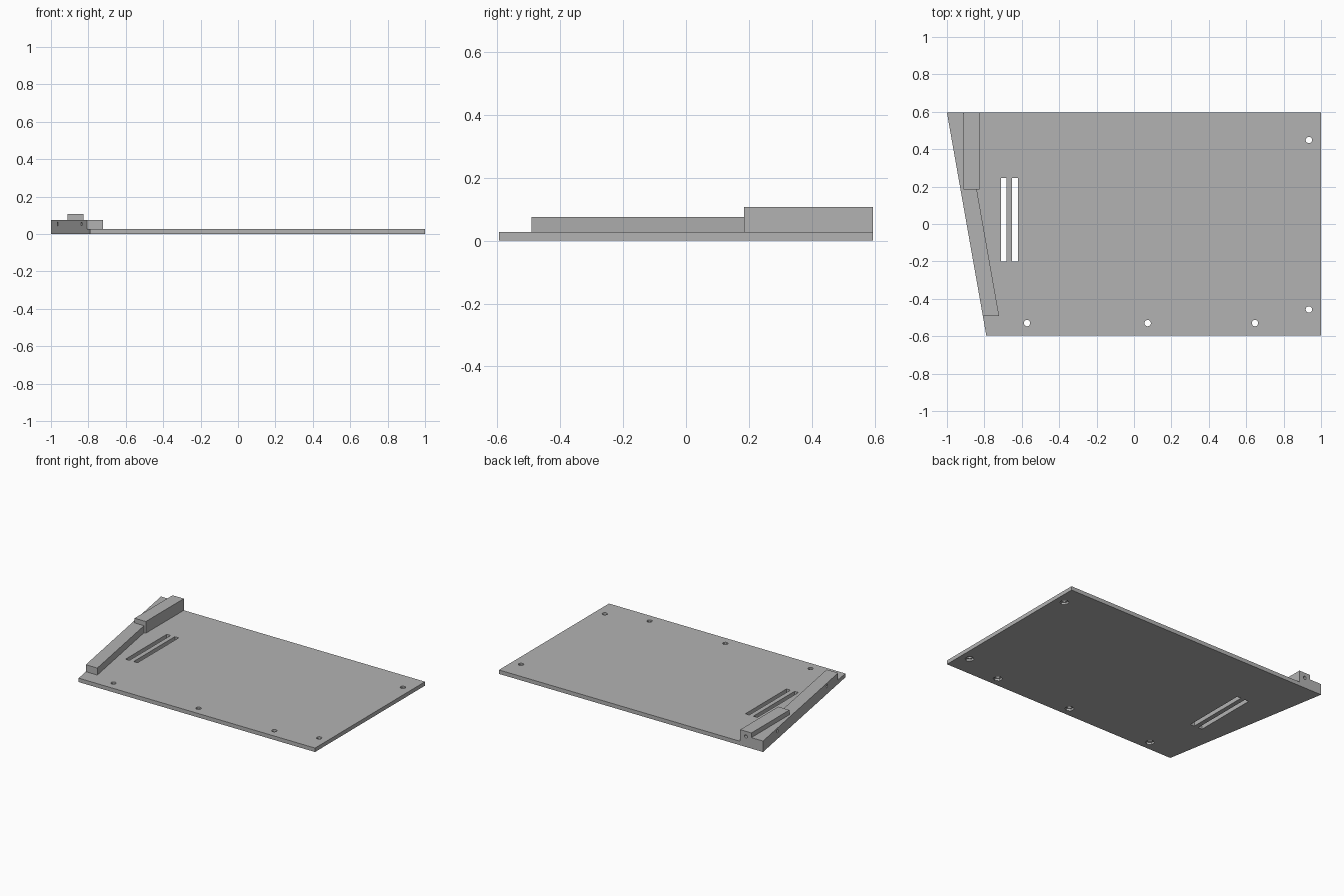
import bpy, bmesh, math
from mathutils import Matrix, Vector

if "Cube" in bpy.data.objects:
    bpy.data.objects.remove(bpy.data.objects["Cube"])

PLATE_TOP, RAIL_TOP, BLOCK_TOP = 0.027, 0.075, 0.107
BACK, FRONT = 0.595, -0.595
SLANT = 0.21 / 1.19          # sideways run of the slanted edge per unit of y

grey = bpy.data.materials.new("plain grey")
grey.use_nodes = True
grey.diffuse_color = (0.45, 0.45, 0.45, 1)
grey.node_tree.nodes["Principled BSDF"].inputs["Base Color"].default_value = grey.diffuse_color


def edge_x(y):
    return -1 + (BACK - y) * SLANT


def add_prism(bm, outline, z0, z1):
    bottom = bm.faces.new([bm.verts.new((x, y, z0)) for x, y in outline])
    top = bmesh.ops.extrude_face_region(bm, geom=[bottom])["geom"]
    verts = [v for v in top if isinstance(v, bmesh.types.BMVert)]
    bmesh.ops.translate(bm, verts=verts, vec=(0, 0, z1 - z0))


def add_rod(bm, centre, axis, radius, length, sides=24):
    turn = Vector((0, 0, 1)).rotation_difference(Vector(axis)).to_matrix().to_4x4()
    bmesh.ops.create_cone(bm, cap_ends=True, segments=sides, radius1=radius, radius2=radius,
                          depth=length, matrix=Matrix.Translation(centre) @ turn)


def rectangle(x0, x1, y0, y1):
    return [(x0, y0), (x1, y0), (x1, y1), (x0, y1)]


def finish(bm, name):
    bmesh.ops.recalc_face_normals(bm, faces=bm.faces)
    mesh = bpy.data.meshes.new(name)
    bm.to_mesh(mesh)
    bm.free()
    obj = bpy.data.objects.new(name, mesh)
    bpy.context.collection.objects.link(obj)
    mesh.materials.append(grey)
    return obj


def cut(obj, bm):
    # Subtract the cutter and keep the resulting mesh
    cutter = finish(bm, "cutter")
    cutter.hide_render = True
    mod = obj.modifiers.new("holes", "BOOLEAN")
    mod.operation, mod.solver, mod.object = "DIFFERENCE", "EXACT", cutter
    bpy.context.view_layer.update()
    graph = bpy.context.evaluated_depsgraph_get()
    mesh = bpy.data.meshes.new_from_object(obj.evaluated_get(graph))
    obj.modifiers.clear()
    obj.data = mesh
    bpy.data.objects.remove(cutter)


# Base plate with one slanted end
bm = bmesh.new()
add_prism(bm, [(edge_x(FRONT), FRONT), (1, FRONT), (1, BACK), (-1, BACK)], 0, PLATE_TOP)
plate = finish(bm, "base_plate")

# Two long slots and the screw holes
bm = bmesh.new()
for x in (-0.697, -0.636):
    add_prism(bm, rectangle(x - 0.015, x + 0.015, -0.2, 0.246), -0.1, 0.1)
screws = [(-0.572, -0.53), (0.073, -0.53), (0.647, -0.53), (0.935, -0.457), (0.935, 0.449)]
for x, y in screws:
    add_rod(bm, (x, y, 0), (0, 0, 1), 0.017, 0.2)
cut(plate, bm)

# Six-sided recesses under the screw holes
bm = bmesh.new()
for x, y in screws:
    add_rod(bm, (x, y, 0), (0, 0, 1), 0.029, 0.03, 6)
cut(plate, bm)

# Rail along the slanted edge, with two blind holes in its outer wall
bm = bmesh.new()
rail_front, width = -0.492, 0.087
add_prism(bm, [(edge_x(rail_front), rail_front), (edge_x(rail_front) + width, rail_front),
               (edge_x(BACK) + width, BACK), (edge_x(BACK), BACK)], PLATE_TOP, RAIL_TOP)
rail = finish(bm, "slanted_rail")
bm = bmesh.new()
for y in (0.385, -0.33):
    add_rod(bm, (edge_x(y), y, 0.053), (1, SLANT, 0), 0.011, 0.1)
cut(rail, bm)

# Raised block at the back corner, with a blind hole in its back end
bm = bmesh.new()
add_prism(bm, rectangle(-0.912, -0.827, 0.184, BACK), PLATE_TOP, BLOCK_TOP)
block = finish(bm, "raised_block")
bm = bmesh.new()
add_rod(bm, (-0.87, BACK, 0.072), (0, 1, 0), 0.011, 0.2)
cut(block, bm)
